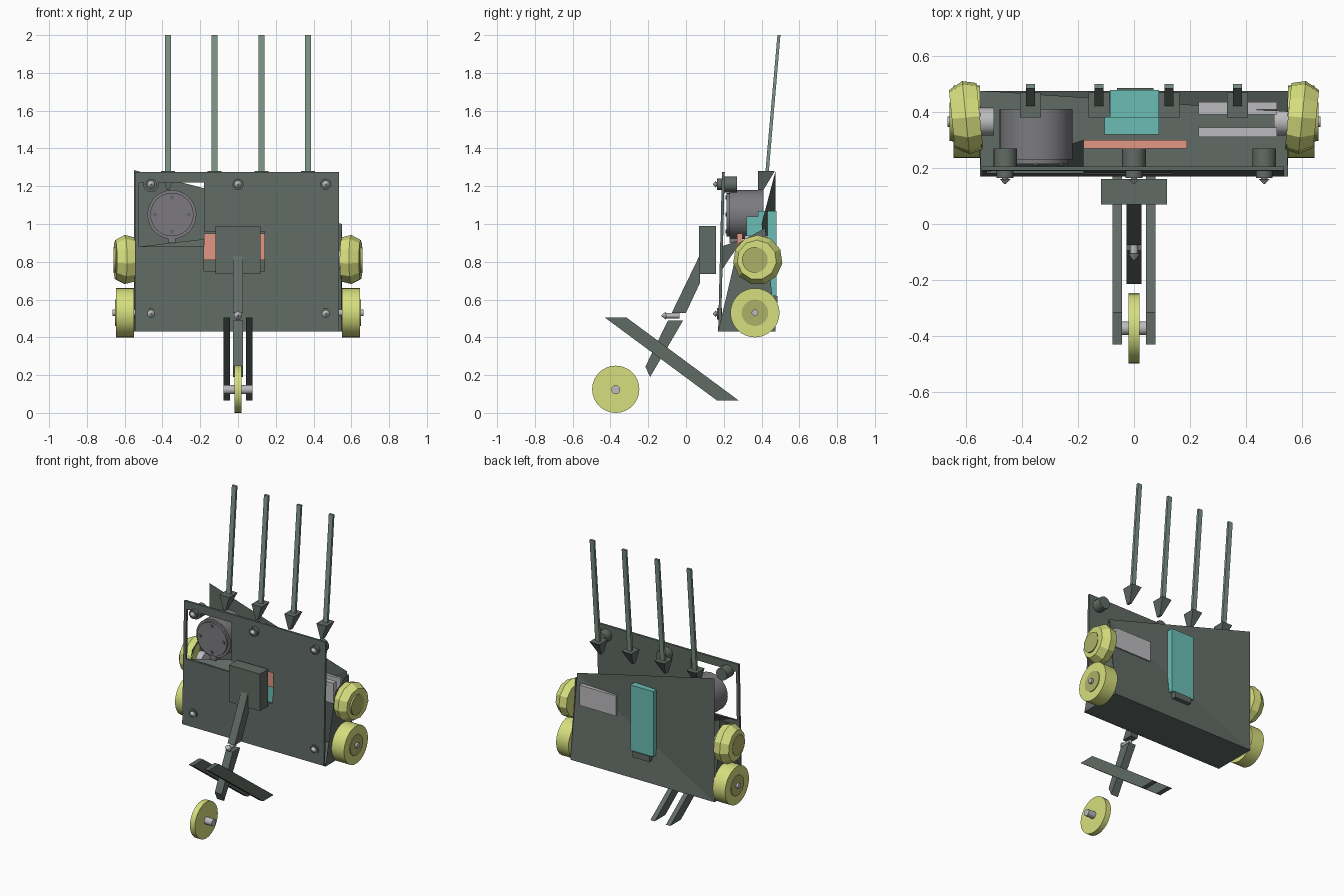
import bpy, bmesh
from math import pi, cos, sin
from mathutils import Vector, Matrix

if "Cube" in bpy.data.objects:
    bpy.data.objects.remove(bpy.data.objects["Cube"])


def material(name, *rgb):
    m = bpy.data.materials.new(name)
    m.use_nodes = True
    m.diffuse_color = (*rgb, 1)
    m.node_tree.nodes["Principled BSDF"].inputs["Base Color"].default_value = (*rgb, 1)
    return m


BODY = material("dark grey green", .12, .147, .13)
ROD = material("pale green", .21, .30, .24)
YELLOW = material("tyre yellow", .68, .74, .21)
OLIVE = material("hub olive", .42, .44, .14)
TEAL = material("teal", .147, .51, .46)
PINK = material("pink", .75, .31, .23)
MOTOR = material("motor grey", .2, .195, .21)
STEEL = material("light grey", .5, .5, .52)


def finish(bm, name, mat, smooth=False):
    me = bpy.data.meshes.new(name)
    bm.to_mesh(me)
    bm.free()
    ob = bpy.data.objects.new(name, me)
    bpy.context.collection.objects.link(ob)
    me.materials.append(mat)
    if smooth:
        bpy.ops.object.select_all(action='DESELECT')
        ob.select_set(True)
        bpy.context.view_layer.objects.active = ob
        bpy.ops.object.shade_smooth_by_angle(angle=0.6)
    return ob


def box(name, mat, x, y, z):
    bm = bmesh.new()
    bmesh.ops.create_cube(bm, size=1)
    for v in bm.verts:
        for i, r in enumerate((x, y, z)):
            v.co[i] = r[0] if v.co[i] < 0 else r[1]
    return finish(bm, name, mat)


def cyl(name, mat, a, b, r1, r2=None, n=24, smooth=True):
    """Cylinder or cone running from point a to point b."""
    a, b = Vector(a), Vector(b)
    d = b - a
    rot = d.to_track_quat('Z', 'Y').to_matrix().to_4x4()
    bm = bmesh.new()
    bmesh.ops.create_cone(bm, cap_ends=True, segments=n, radius1=r1,
                          radius2=r1 if r2 is None else r2, depth=d.length,
                          matrix=Matrix.Translation((a + b) / 2) @ rot)
    return finish(bm, name, mat, smooth)


def prism(name, mat, yz, x0, x1):
    """Side profile pulled along x."""
    bm = bmesh.new()
    f = bm.faces.new([bm.verts.new((x0, y, z)) for y, z in yz])
    ext = bmesh.ops.extrude_face_region(bm, geom=[f])
    for v in ext["geom"]:
        if isinstance(v, bmesh.types.BMVert):
            v.co.x = x1
    bmesh.ops.recalc_face_normals(bm, faces=bm.faces)
    return finish(bm, name, mat)


def sheet(name, mat, pts):
    bm = bmesh.new()
    bm.faces.new([bm.verts.new(p) for p in pts])
    bmesh.ops.triangulate(bm, faces=bm.faces)
    return finish(bm, name, mat)


# Front plate: a grid with two windows left open
xs = [-.545, -.525, -.18, .14, .535]
zs = [.43, .75, .88, .96, 1.22, 1.275]
bm = bmesh.new()
grid = [[bm.verts.new((x, .17 + (z - .43) * .024, z)) for x in xs] for z in zs]
for j in range(len(zs) - 1):
    for i in range(len(xs) - 1):
        motor_window = i == 1 and j in (2, 3)
        centre_window = i == 2 and j in (1, 2)
        if not (motor_window or centre_window):
            bm.faces.new((grid[j][i], grid[j][i + 1], grid[j + 1][i + 1], grid[j + 1][i]))
plate = finish(bm, "front_plate", BODY)
mod = plate.modifiers.new("thickness", 'SOLIDIFY')
mod.thickness = .015
mod.offset = -1

# Floor, twisted back plate and open side walls
sheet("floor", BODY, [(-.55, .17, .43), (-.55, .475, .43), (.55, .475, .43), (.55, .17, .43)])
sheet("back_plate", BODY, [(.55, .475, .43), (-.55, .475, .43), (-.55, .475, 1.285), (.55, .4, 1.0)])
for s, side in ((1, "left"), (-1, "right")):
    wall = [(s * .548, .17, .43), (s * .55, .475, .43), (s * .55, .42, .98), (s * .545, .28, .9)]
    sheet(side + "_wall", BODY, wall if s > 0 else wall[::-1])

# Sloping inner gusset below the motor window
sheet("window_gusset", BODY, [(-.525, .185, .88), (-.18, .185, .75), (-.18, .3, .92)])

# Motor with front lugs and screws
cyl("motor", MOTOR, (-.35, .23, 1.05), (-.35, .41, 1.05), .13)
cyl("motor_face", MOTOR, (-.35, .215, 1.05), (-.35, .23, 1.05), .115)
box("motor_lug", MOTOR, (-.37, -.33), (.23, .3), (.9, .95))
for k in range(4):
    a = k * pi / 2
    x, z = -.35 + .09 * cos(a), 1.05 + .09 * sin(a)
    cyl("motor_screw", BODY, (x, .209, z), (x, .216, z), .011, n=8)

# Inner components
box("battery_back", TEAL, (-.085, .09), (.38, .478), (.62, 1.07))
box("battery_front", TEAL, (-.105, .09), (.32, .4), (.8, 1.04))
box("battery_shelf", BODY, (-.06, .07), (.42, .485), (.58, .62))
box("circuit_block", PINK, (-.18, .19), (.27, .3), (.81, .95))
box("gearbox_back", STEEL, (.23, .51), (.39, .435), (.8, .94))
box("gearbox_front", STEEL, (.23, .51), (.31, .345), (.8, .94))

# Standoffs and pointed screws
for x in (-.46, 0, .465):
    cyl("standoff", BODY, (x, .19, 1.21), (x, .27, 1.21), .042, n=16)
for x, z in ((-.46, 1.21), (0, 1.21), (.465, 1.21), (-.46, .525), (.465, .525)):
    cyl("screw_collar", BODY, (x, .165, z), (x, .19, z), .03, n=12)
    cyl("screw_shank", STEEL, (x, .16, z), (x, .17, z), .012, n=10)
    cyl("screw_tip", STEEL, (x, .16, z), (x, .143, z), .02, .003, n=10)

# Side wheels: smooth lower pair, coarse upper pair
for s in (1, -1):
    cyl("lower_wheel", YELLOW, (s * .55, .365, .53), (s * .645, .365, .53), .13, n=32)
    cyl("lower_hub", OLIVE, (s * .64, .365, .53), (s * .65, .365, .53), .07)
    cyl("lower_axle", STEEL, (s * .5, .365, .53), (s * .665, .365, .53), .018, n=12)
    cyl("upper_wheel_inner", YELLOW, (s * .55, .385, .81), (s * .6, .38, .81), .12, .132, 11, False)
    cyl("upper_wheel_outer", YELLOW, (s * .6, .38, .81), (s * .65, .375, .81), .132, .105, 11, False)
    cyl("upper_hub", OLIVE, (s * .645, .365, .81), (s * .658, .365, .81), .068)
    cyl("upper_axle", STEEL, (s * .5, .365, .81), (s * .56, .365, .81), .05, n=12)

# Four tall rods on tapered feet
for x in (-.37, -.125, .125, .37):
    prism("rod", ROD, [(.418, 1.25), (.436, 1.25), (.5, 2), (.484, 2)], x - .016, x + .016)
    bm = bmesh.new()
    bmesh.ops.create_cube(bm, size=1)
    for v in bm.verts:
        top = v.co.z > 0
        v.co = (x + v.co.x * (.075 if top else .015),
                (.38 if v.co.y < 0 else .47) if top else (.38 if v.co.y < 0 else .41),
                1.28 if top else 1.18)
    finish(bm, "rod_foot", BODY)

# Front arm: mounting block, split arm and pin
box("arm_mount", BODY, (-.118, .118), (.07, .16), (.735, .99))
prism("upper_arm", BODY, [(-.075, .53), (.0, .53), (.075, .69), (.075, .84)], -.027, .027)
prism("lower_arm", BODY, [(-.215, .245), (-.19, .19), (-.015, .49), (-.095, .49)], -.027, .027)
cyl("arm_pin", STEEL, (0, -.105, .515), (0, -.035, .515), .014, n=12)
cyl("arm_pin_tip", STEEL, (0, -.105, .515), (0, -.13, .515), .022, .003, n=12)

# Fork bars and front wheel
for s in (1, -1):
    prism("fork_bar", BODY, [(-.43, .505), (-.315, .505), (.28, .065), (.165, .065)], s * .043, s * .076)
cyl("front_wheel", YELLOW, (-.019, -.372, .125), (.019, -.372, .125), .125, n=28)
cyl("front_axle", STEEL, (-.076, -.372, .123), (.076, -.372, .123), .024, n=16)
